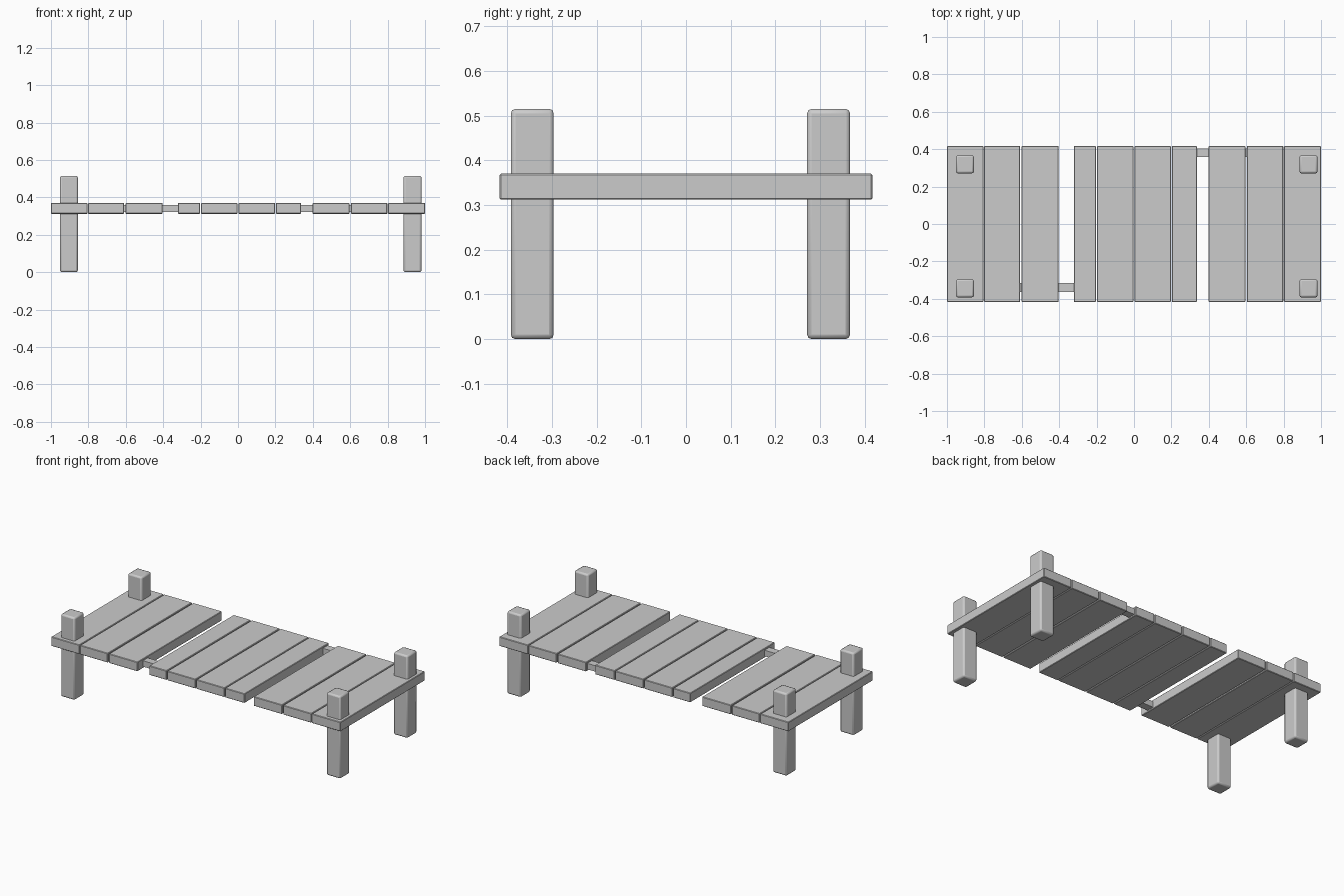
import bpy

if "Cube" in bpy.data.objects:
    bpy.data.objects.remove(bpy.data.objects["Cube"])


def box(name, x0, x1, y0, y1, z0, z1, bevel=0.0, segments=1):
    """Axis-aligned box given by its limits, with optional bevelled edges."""
    bpy.ops.mesh.primitive_cube_add(
        size=1, location=((x0 + x1) / 2, (y0 + y1) / 2, (z0 + z1) / 2))
    ob = bpy.context.object
    ob.name = name
    ob.scale = (x1 - x0, y1 - y0, z1 - z0)
    bpy.ops.object.transform_apply(location=False, rotation=False, scale=True)
    if bevel:
        mod = ob.modifiers.new("edge_bevel", 'BEVEL')
        mod.width = bevel
        mod.segments = segments
    return ob


# Deck planks, with two wider gaps where boards are broken away
planks = [(-1.0, -0.805), (-0.801, -0.609), (-0.601, -0.403),
          (-0.322, -0.203), (-0.197, -0.003), (0.003, 0.198), (0.202, 0.337),
          (0.399, 0.596), (0.603, 0.798), (0.802, 1.0)]
for i, (a, b) in enumerate(planks, 1):
    box(f"deck_plank_{i}", a, b, -0.417, 0.417, 0.312, 0.37, 0.003)

# Thin rails bridging the two gaps, embedded in the plank thickness
box("front_rail", -0.61, -0.24, -0.363, -0.316, 0.322, 0.359)
box("back_rail", 0.24, 0.61, 0.358, 0.404, 0.322, 0.359)

# Corner posts passing through the deck
for side, x in (("left", -0.904), ("right", 0.933)):
    for end, y in (("front", -0.344), ("back", 0.319)):
        box(f"{end}_{side}_post", x - 0.048, x + 0.048,
            y - 0.048, y + 0.048, 0.0, 0.515, 0.01, 2)
        bpy.ops.object.shade_smooth_by_angle()
